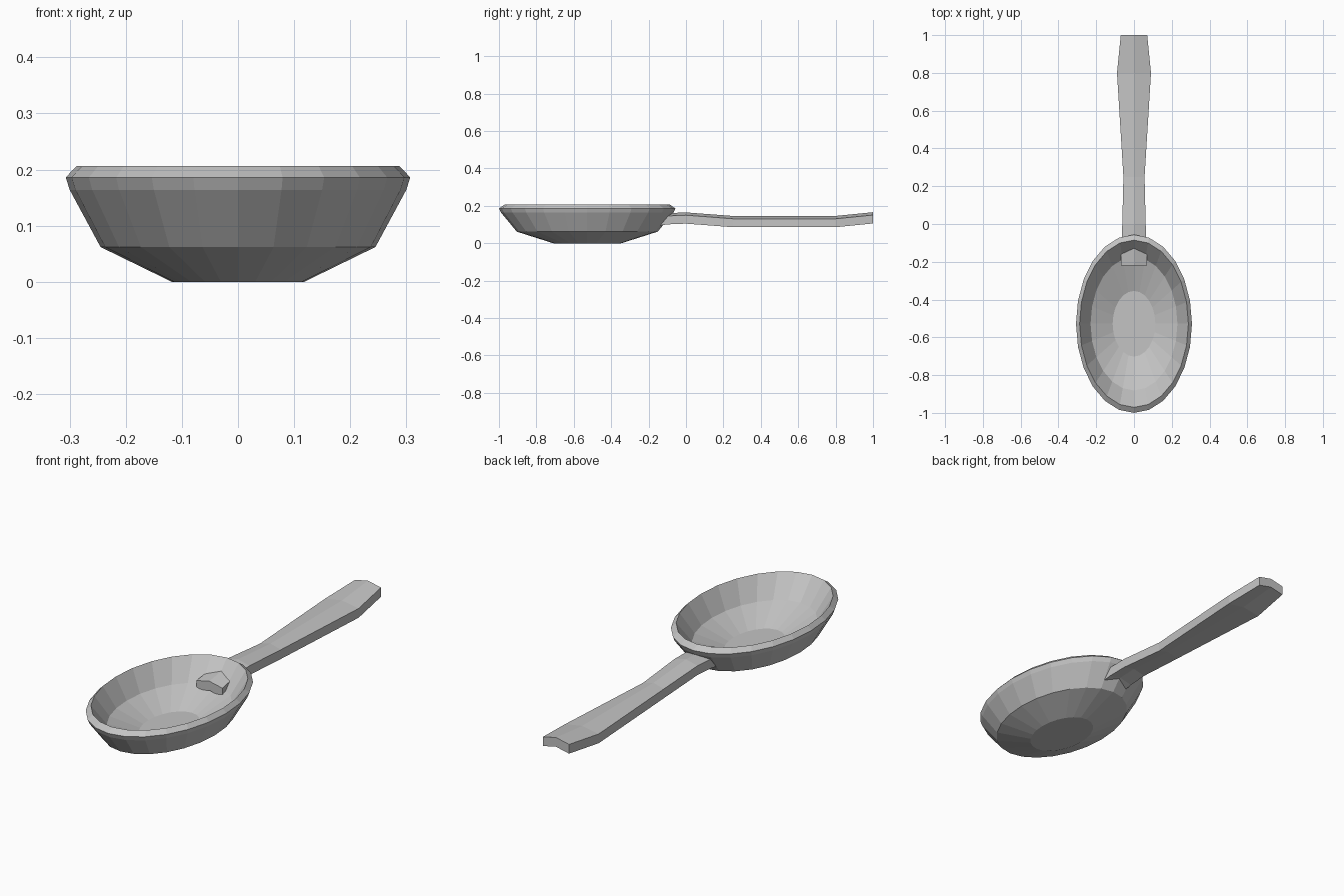
import bpy, bmesh
from math import sin, cos, pi

if "Cube" in bpy.data.objects:
    bpy.data.objects.remove(bpy.data.objects["Cube"])

grey = bpy.data.materials.new("grey_metal")
grey.use_nodes = True
colour = (0.55, 0.55, 0.55, 1)
grey.diffuse_color = colour
grey.node_tree.nodes["Principled BSDF"].inputs["Base Color"].default_value = colour


def loft(name, rings):
    """Skin a list of closed point rings and cap both ends."""
    bm = bmesh.new()
    loops = [[bm.verts.new(p) for p in ring] for ring in rings]
    n = len(loops[0])
    for a, b in zip(loops, loops[1:]):
        for i in range(n):
            j = (i + 1) % n
            bm.faces.new((a[i], a[j], b[j], b[i]))
    bm.faces.new(loops[0][::-1])
    bm.faces.new(loops[-1])
    bmesh.ops.recalc_face_normals(bm, faces=bm.faces)
    mesh = bpy.data.meshes.new(name)
    bm.to_mesh(mesh)
    bm.free()
    mesh.materials.append(grey)
    obj = bpy.data.objects.new(name, mesh)
    bpy.context.collection.objects.link(obj)


# Bowl: oval rings up the outside, over the rim and down the inside
SIDES, CENTRE_Y, STRETCH = 24, -0.528, 1.537
profile = [(0.118, 0), (0.245, 0.062), (0.3, 0.164), (0.307, 0.186),
           (0.288, 0.206), (0.23, 0.104), (0.113, 0.04)]
angles = [2 * pi * i / SIDES for i in range(SIDES)]
loft("spoon_bowl", [[(r * cos(a), CENTRE_Y + STRETCH * r * sin(a), z)
                     for a in angles] for r, z in profile])

# Handle: arched strip swept along its length (y, half width, ridge height)
THICK, ARCH = 0.045, 0.015
stations = [(-0.22, 0.07, 0.142), (-0.1, 0.065, 0.161), (0, 0.062, 0.165),
            (0.25, 0.056, 0.146), (0.8, 0.09, 0.146), (1, 0.07, 0.166)]
loft("spoon_handle", [
    [(-w, y, z - ARCH), (0, y, z), (w, y, z - ARCH),
     (w, y, z - ARCH - THICK), (0, y, z - THICK), (-w, y, z - ARCH - THICK)]
    for y, w, z in stations])
